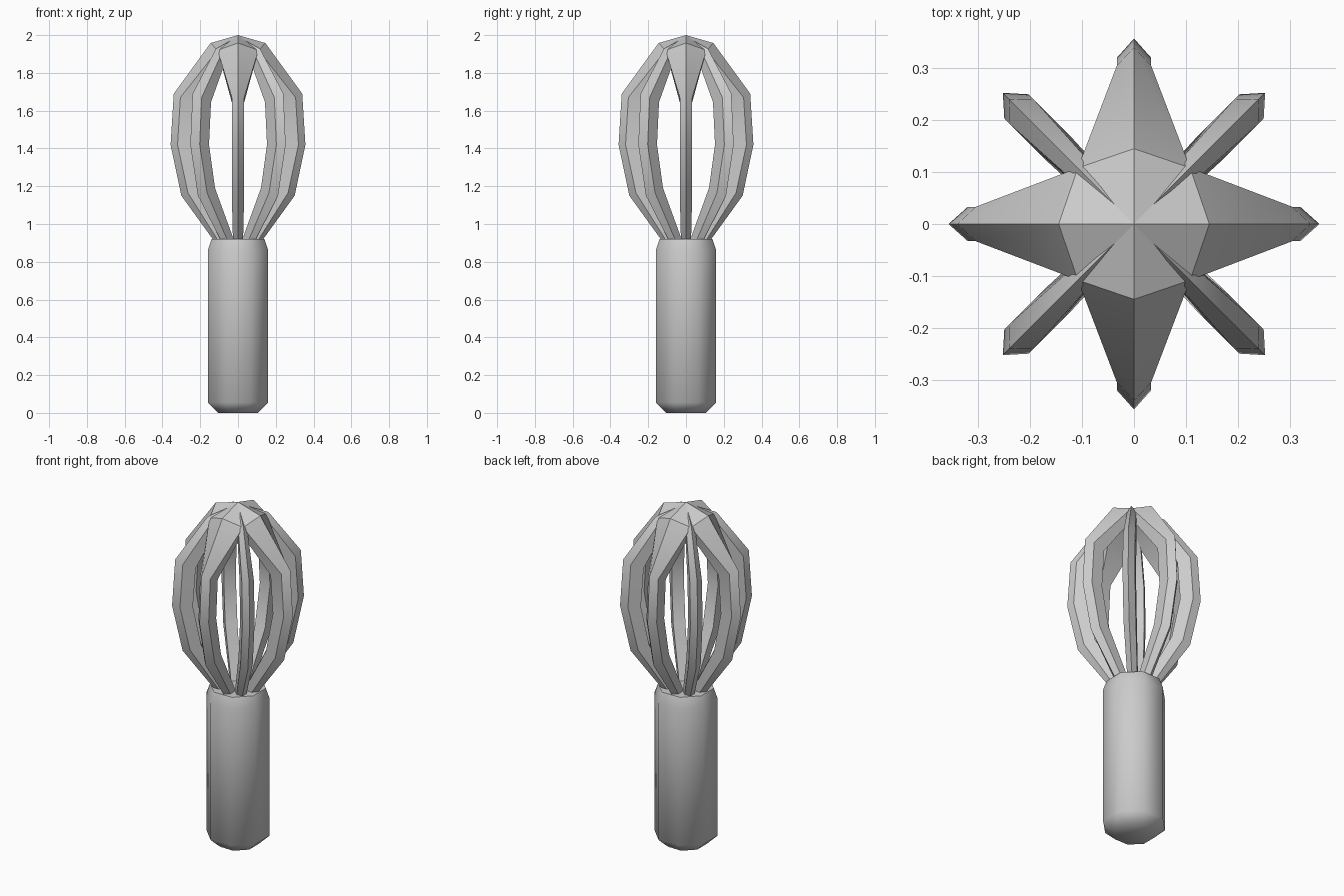
import bpy, bmesh, math
from mathutils import Matrix

if "Cube" in bpy.data.objects:
    bpy.data.objects.remove(bpy.data.objects["Cube"])

steel = bpy.data.materials.new("brushed grey")
steel.diffuse_color = (0.6, 0.6, 0.6, 1)
steel.use_nodes = True
steel.node_tree.nodes["Principled BSDF"].inputs["Base Color"].default_value = steel.diffuse_color


def finish(bm, name, angle):
    bmesh.ops.remove_doubles(bm, verts=bm.verts, dist=0.0005)
    bmesh.ops.recalc_face_normals(bm, faces=bm.faces)
    me = bpy.data.meshes.new(name)
    bm.to_mesh(me)
    bm.free()
    me.materials.append(steel)
    ob = bpy.data.objects.new(name, me)
    bpy.context.collection.objects.link(ob)
    bpy.ops.object.select_all(action='DESELECT')
    bpy.context.view_layer.objects.active = ob
    ob.select_set(True)
    bpy.ops.object.shade_smooth_by_angle(angle=math.radians(angle))
    return ob


# Handle: eight-sided grip with chamfered ends
def build_handle():
    bm = bmesh.new()
    rings = []
    for r, z in [(0.113, 0), (0.173, 0.055), (0.173, 0.86), (0.152, 0.92)]:
        rings.append([bm.verts.new((r * math.cos(a), r * math.sin(a), z))
                      for a in [math.radians(22.5 + 45 * i) for i in range(8)]])
    for lo, hi in zip(rings, rings[1:]):
        for i in range(8):
            j = (i + 1) % 8
            bm.faces.new((lo[i], lo[j], hi[j], hi[i]))
    bm.faces.new(rings[0])
    bm.faces.new(rings[-1])
    finish(bm, "handle", 50)


# Lower stations shared by all ribs:
# ridge (r, z), side edge (r, half width, z), inner edge (r, half width, z)
LOWER = [
    ((0.34, 1.69), (0.305, 0.033, 1.67), (0.235, 0.033, 1.645)),
    ((0.357, 1.42), (0.32, 0.033, 1.42), (0.25, 0.033, 1.42)),
    ((0.30, 1.15), (0.265, 0.033, 1.165), (0.205, 0.033, 1.19)),
    ((0.13, 0.915), (0.11, 0.027, 0.92), (0.065, 0.027, 0.93)),
    ((0.11, 0.88), (0.09, 0.025, 0.88), (0.05, 0.025, 0.88)),
]
# Wide petals that close the crown, and the narrow ribs tucked between them
PETAL_TOP = [
    ((0, 2.0), (0, 0, 2.0), (0, 0, 1.93)),
    ((0.145, 1.958), (0.108, 0.108, 1.92), (0.09, 0.09, 1.865)),
]
RIB_TOP = [
    ((0.02, 1.985), (0.02, 0.012, 1.975), (0.02, 0.01, 1.94)),
    ((0.165, 1.928), (0.145, 0.024, 1.905), (0.115, 0.024, 1.865)),
]


def build_rib(name, stations, degrees, open_crown):
    bm = bmesh.new()
    loops = []
    for (rr, rz), (sr, sw, sz), (ir, iw, iz) in stations:
        pts = [(rr, 0, rz), (sr, sw, sz), (ir, iw, iz), (ir, -iw, iz), (sr, -sw, sz)]
        loops.append([bm.verts.new(p) for p in pts])
    for k, (a, b) in enumerate(zip(loops, loops[1:])):
        for i in range(5):
            # neighbouring petals meet here, so no side wall is needed
            if open_crown and k == 0 and i in (1, 3):
                continue
            j = (i + 1) % 5
            bm.faces.new((a[i], a[j], b[j], b[i]))
    bm.faces.new(loops[-1])
    if not open_crown:
        bm.faces.new(loops[0])
    bmesh.ops.dissolve_degenerate(bm, dist=0.0005, edges=bm.edges)
    bm.transform(Matrix.Rotation(math.radians(degrees), 4, 'Z'))
    finish(bm, name, 35)


build_handle()
for n in range(4):
    build_rib(f"petal_rib_{n + 1}", PETAL_TOP + LOWER, 90 * n, True)
    build_rib(f"narrow_rib_{n + 1}", RIB_TOP + LOWER, 90 * n + 45, False)
